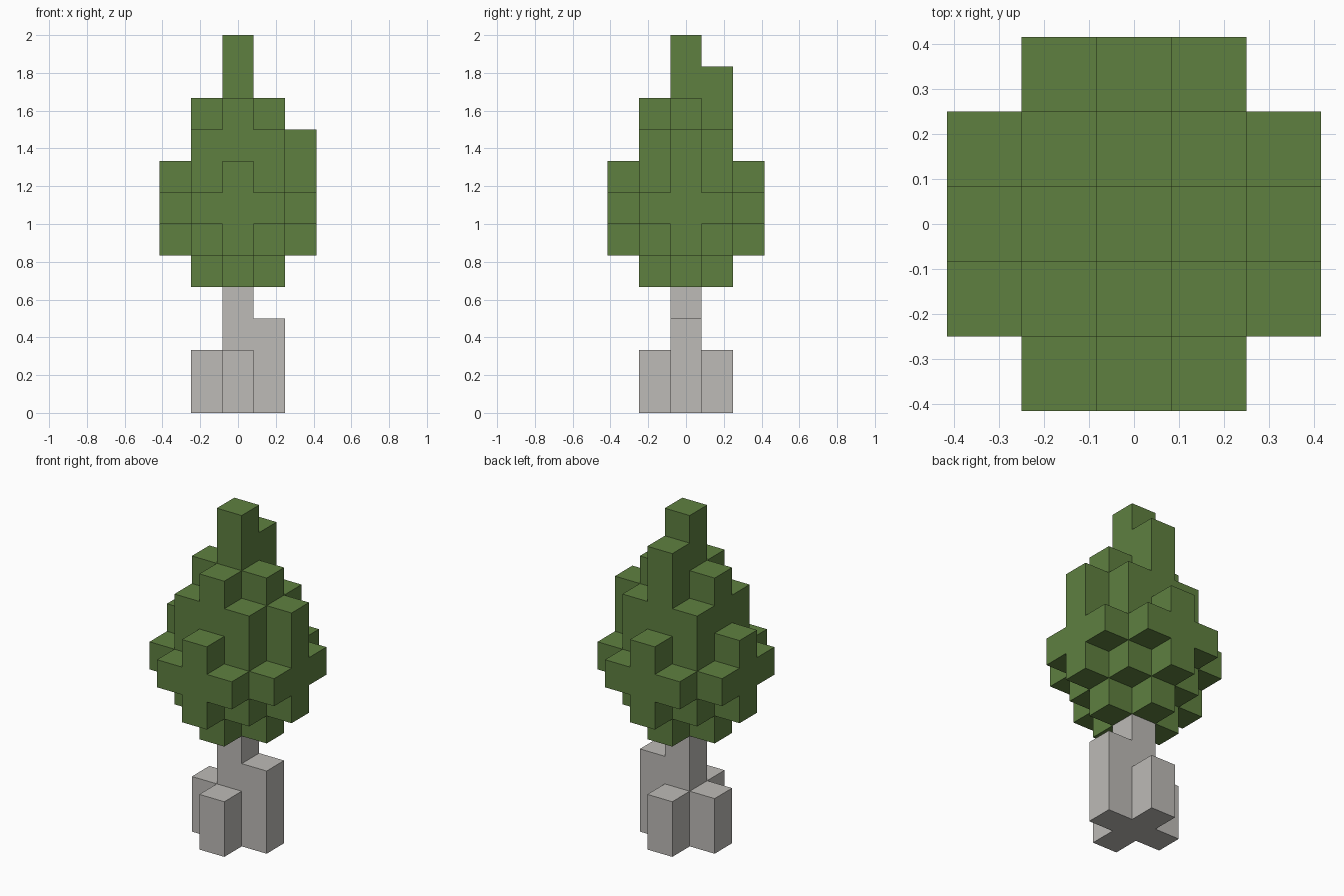
import bpy
import bmesh
from mathutils import Vector

if "Cube" in bpy.data.objects:
    bpy.data.objects.remove(bpy.data.objects["Cube"], do_unlink=True)

UNIT = 1 / 6  # edge of one block


def make_material(name, colour):
    mat = bpy.data.materials.new(name)
    mat.use_nodes = True
    mat.diffuse_color = colour
    bsdf = mat.node_tree.nodes["Principled BSDF"]
    bsdf.inputs["Base Color"].default_value = colour
    bsdf.inputs["Roughness"].default_value = 0.9
    return mat


def make_blocks(name, columns, mat):
    """Outer skin of block columns given as {(x, y): (bottom, top)}."""
    cells = {(x, y, z) for (x, y), (low, high) in columns.items()
             for z in range(low, high)}
    bm = bmesh.new()
    for cell in sorted(cells):
        centre = Vector(cell) + Vector((0, 0, 0.5))
        for axis in range(3):
            for sign in (-1, 1):
                normal = Vector((0, 0, 0))
                normal[axis] = sign
                if tuple(int(c + n) for c, n in zip(cell, normal)) in cells:
                    continue
                u = Vector((0, 0, 0))
                u[(axis + 1) % 3] = 0.5
                v = normal.cross(u)
                middle = centre + normal * 0.5
                corners = (-u - v, u - v, u + v, v - u)
                bm.faces.new([bm.verts.new((middle + c) * UNIT) for c in corners])
    # Weld the squares and merge the flat areas
    bmesh.ops.remove_doubles(bm, verts=bm.verts, dist=0.001)
    bmesh.ops.dissolve_limit(bm, angle_limit=0.01, verts=bm.verts, edges=bm.edges)
    mesh = bpy.data.meshes.new(name)
    bm.to_mesh(mesh)
    bm.free()
    mesh.materials.append(mat)
    obj = bpy.data.objects.new(name, mesh)
    bpy.context.collection.objects.link(obj)
    return obj


bark = make_material("pale grey bark", (0.51, 0.495, 0.472, 1))
leaf = make_material("leaf green", (0.114, 0.216, 0.051, 1))

# Trunk with four root buttresses, one taller
trunk = {(0, 0): (0, 4), (1, 0): (0, 3)}
for side in ((-1, 0), (0, 1), (0, -1)):
    trunk[side] = (0, 2)
make_blocks("trunk", trunk, bark)

# Foliage: column extents follow the distance from the trunk
spans = {0: (4, 12), 1: (4, 10), 2: (5, 9), 4: (5, 8), 5: (6, 7)}
foliage = {(x, y): spans[x * x + y * y]
           for x in range(-2, 3) for y in range(-2, 3) if x * x + y * y in spans}
foliage[(0, 1)] = (4, 11)  # taller shoot at the back
foliage[(2, 0)] = (5, 9)   # taller tuft on the left
make_blocks("foliage", foliage, leaf)
